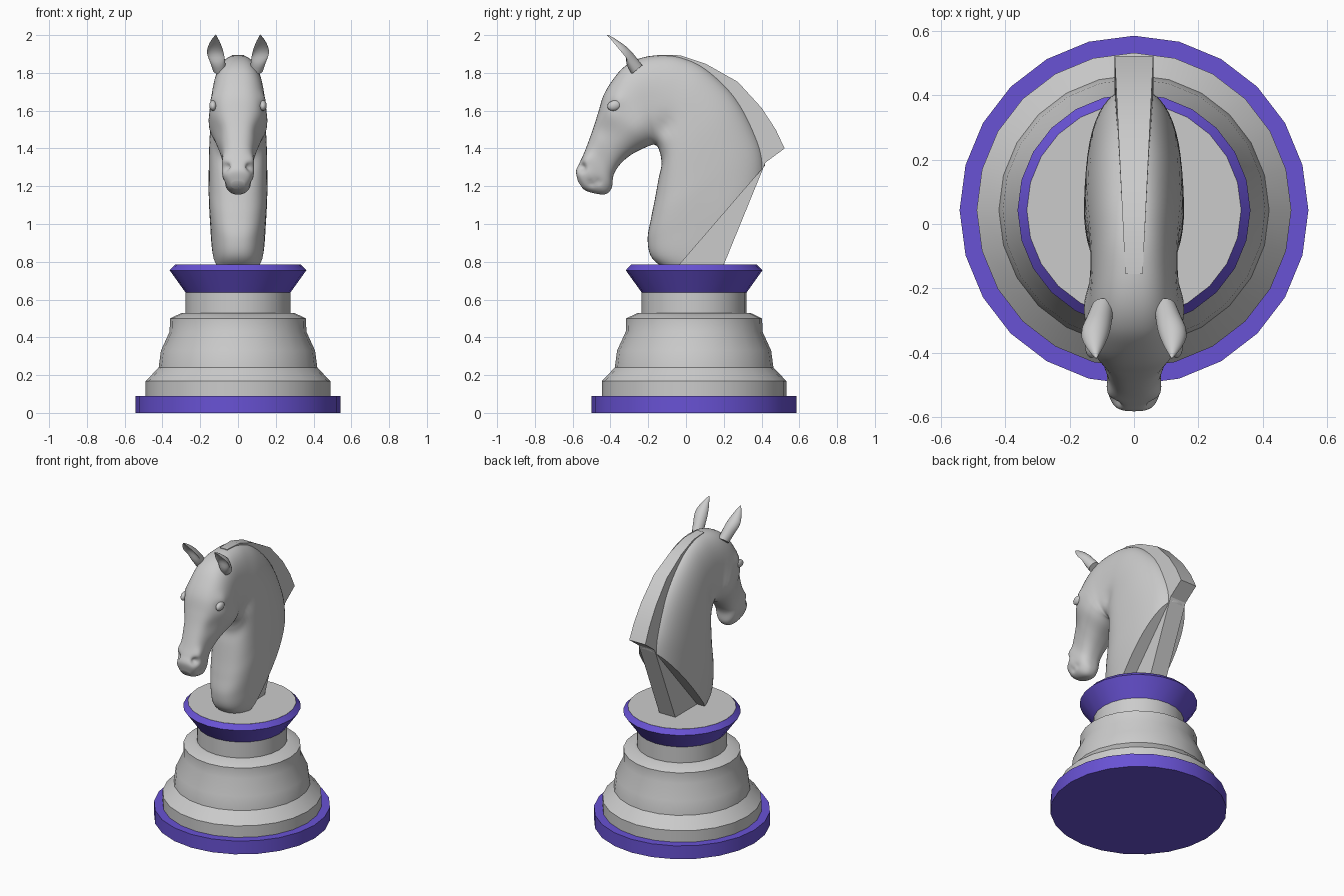
import bpy, bmesh, math
from mathutils import Vector

if "Cube" in bpy.data.objects:
    bpy.data.objects.remove(bpy.data.objects["Cube"])

CY = 0.043   # the turned base sits slightly behind the origin
purple = bpy.data.materials.new("purple")
purple.diffuse_color = (0.14, 0.085, 0.66, 1)
purple.use_nodes = True
purple.node_tree.nodes["Principled BSDF"].inputs["Base Color"].default_value = purple.diffuse_color


def finish(name, bm, angle=35, mat=None):
    bmesh.ops.recalc_face_normals(bm, faces=bm.faces)
    me = bpy.data.meshes.new(name)
    bm.to_mesh(me)
    bm.free()
    ob = bpy.data.objects.new(name, me)
    bpy.context.collection.objects.link(ob)
    if mat:
        me.materials.append(mat)
    bpy.ops.object.select_all(action='DESELECT')
    ob.select_set(True)
    bpy.context.view_layer.objects.active = ob
    bpy.ops.object.shade_smooth_by_angle(angle=math.radians(angle))
    return ob


def loft(rings):
    """Skin a list of closed rings and cap both ends."""
    bm = bmesh.new()
    vs = [[bm.verts.new(p) for p in r] for r in rings]
    n = len(vs[0])
    for a, b in zip(vs, vs[1:]):
        for i in range(n):
            bm.faces.new((a[i], a[(i + 1) % n], b[(i + 1) % n], b[i]))
    bm.faces.new(vs[0])
    bm.faces.new(vs[-1])
    return bm


def turned(name, profile, mat=None):
    ang = [math.tau * i / 24 for i in range(24)]
    finish(name, loft([[(r * math.cos(a), CY + r * math.sin(a), z) for a in ang]
                       for r, z in profile]), 30, mat)


def plate(name, outline, mirror_widths):
    """Side outline (y, z) given thickness in x, with a half width per point."""
    sides = [[(s * w, y, z) for (y, z), w in zip(outline, mirror_widths)] for s in (-1, 1)]
    finish(name, loft(sides), 25)


def spline(rows, steps):
    """Catmull-Rom interpolation through rows of numbers."""
    out = []
    for i in range(len(rows) - 1):
        p = [rows[max(0, min(len(rows) - 1, i + k))] for k in (-1, 0, 1, 2)]
        for s in range(steps):
            t = s / steps
            out.append([0.5 * (2 * b + (c - a) * t + (2 * a - 5 * b + 4 * c - d) * t * t
                               + (3 * b - a - 3 * c + d) * t ** 3) for a, b, c, d in zip(*p)])
    return out + [list(rows[-1])]


# Turned base
turned("foot_disc", [(0.542, 0), (0.542, 0.09)], purple)
turned("pedestal", [(0.489, 0.088), (0.489, 0.168), (0.42, 0.24), (0.408, 0.33), (0.362, 0.43),
                    (0.36, 0.50), (0.297, 0.53), (0.278, 0.53), (0.278, 0.65)])
turned("collar", [(0.276, 0.635), (0.362, 0.755), (0.333, 0.785)], purple)
turned("collar_top", [(0.333, 0.78), (0.333, 0.786)])

# Head and neck: top-side y,z / under-side y,z / half width / taper toward top side
sections = [
    (-0.572, 1.225, -0.545, 1.185, 0.035, 0.0),
    (-0.582, 1.28, -0.505, 1.167, 0.064, 0.1),
    (-0.563, 1.325, -0.43, 1.157, 0.08, 0.2),
    (-0.54, 1.375, -0.394, 1.19, 0.082, 0.15),
    (-0.515, 1.44, -0.383, 1.26, 0.084, 0.05),
    (-0.49, 1.51, -0.345, 1.32, 0.1, 0.0),
    (-0.465, 1.59, -0.285, 1.37, 0.125, 0.0),
    (-0.437, 1.68, -0.215, 1.405, 0.145, 0.0),
    (-0.39, 1.76, -0.175, 1.42, 0.147, 0.0),
    (-0.33, 1.83, -0.158, 1.415, 0.142, 0.0),
    (-0.25, 1.875, -0.148, 1.405, 0.136, 0.0),
    (-0.15, 1.893, -0.14, 1.385, 0.134, -0.05),
    (-0.03, 1.885, -0.133, 1.355, 0.136, -0.1),
    (0.105, 1.825, -0.13, 1.31, 0.142, -0.1),
    (0.26, 1.68, -0.145, 1.24, 0.15, -0.1),
    (0.365, 1.50, -0.165, 1.13, 0.153, -0.1),
    (0.418, 1.33, -0.185, 1.03, 0.153, -0.1),
    (0.40, 1.1, -0.203, 0.92, 0.148, 0.0),
    (0.35, 0.8, -0.18, 0.82, 0.132, 0.0),
    (0.3, 0.65, -0.08, 0.74, 0.1, 0.0)]


def power(v, p):
    return math.copysign(abs(v) ** p, v)


rings = []
for ay, az, by, bz, w, e in spline(sections, 6):
    ring = []
    for i in range(48):
        t = math.tau * i / 48
        c, s = power(math.cos(t), 0.8), power(math.sin(t), 0.8)
        ring.append(Vector((w * (1 + e * c) * s, (ay + by) / 2 + c * (ay - by) / 2,
                            (az + bz) / 2 + c * (az - bz) / 2)))
    rings.append(ring)

# Sculpted details: centre (mirrored in x), radius, offset
details = [
    ((0.065, -0.55, 1.30), 0.022, (-0.022, 0.012, 0)),     # nostril
    ((0.08, -0.53, 1.345), 0.03, (0.008, -0.006, 0)),      # nostril rim
    ((0.07, -0.50, 1.215), 0.018, (-0.01, 0, 0)),          # mouth
    ((0.07, -0.465, 1.225), 0.018, (-0.01, 0, 0)),
    ((0.15, -0.37, 1.665), 0.04, (0.012, 0, 0)),           # brow
    ((0.14, -0.39, 1.625), 0.03, (-0.008, 0, 0)),          # eye socket
    ((0.12, -0.43, 1.50), 0.06, (-0.012, 0, 0)),           # cheek hollow
    ((0.14, -0.23, 1.52), 0.09, (0.012, 0, 0)),            # jowl
    ((0.14, -0.10, 1.52), 0.05, (-0.016, 0, 0)),           # hollow behind jowl
]
for ring in rings:
    for p in ring:
        side = 0 if abs(p.x) < 1e-4 else math.copysign(1, p.x)
        q = Vector((abs(p.x), p.y, p.z))
        for centre, r, off in details:
            f = math.exp(-((q - Vector(centre)).length / r) ** 2)
            p += f * Vector((side * off[0], off[1], off[2]))

bm = loft(rings)
for co, no in (((0, 0.41, 1.30), (0, 0.51, -0.44)), ((0, 0, 0.785), (0, 0, -1))):
    bmesh.ops.bisect_plane(bm, geom=bm.verts[:] + bm.edges[:] + bm.faces[:],
                           plane_co=co, plane_no=no, clear_outer=True)
    bmesh.ops.holes_fill(bm, edges=[e for e in bm.edges if e.is_boundary], sides=0)
finish("horse_head", bm, 45)

# Ears (cupped toward the front) and eyes
axis = Vector((0, -0.64, 0.77))
front = Vector((0, -0.77, -0.64))
ear = [(0.098, -0.02, 0.035, 0.04, 0.8), (0.108, 0.035, 0.04, 0.042, 0.5),
       (0.117, 0.08, 0.044, 0.042, -0.2), (0.122, 0.12, 0.041, 0.036, -0.45),
       (0.122, 0.165, 0.028, 0.024, -0.45), (0.12, 0.20, 0.013, 0.012, -0.3),
       (0.117, 0.222, 0.002, 0.002, 0.5)]
for side, label in ((-1, "left"), (1, "right")):
    rings = []
    for x, h, w, d, cup in spline(ear, 3):
        mid = Vector((x * side, -0.275, 1.83)) + axis * h
        rings.append([mid + Vector((w * math.sin(t), 0, 0))
                      + front * d * math.cos(t) * (cup if math.cos(t) > 0 else 1)
                      for t in (math.tau * i / 24 for i in range(24))])
    finish(label + "_ear", loft(rings), 50)

    bm = bmesh.new()
    bmesh.ops.create_uvsphere(bm, u_segments=20, v_segments=12, radius=1)
    tilt = math.radians(15)
    for v in bm.verts:
        x, y, z = v.co.x * 0.02, v.co.y * 0.037, v.co.z * 0.027
        v.co = (side * 0.132 + x, -0.38 + y * math.cos(tilt) - z * math.sin(tilt),
                1.627 + y * math.sin(tilt) + z * math.cos(tilt))
    finish(label + "_eye", bm)

# Mane: a faceted strip widening down the back of the neck
outer = [(-0.155, 1.896), (-0.03, 1.893), (0.105, 1.848), (0.275, 1.752),
         (0.40, 1.615), (0.475, 1.50), (0.522, 1.40)]
inner = [(0.40, 1.31), (0.33, 1.42), (0.22, 1.62), (0.08, 1.76), (-0.03, 1.82), (-0.15, 1.85)]
outline = outer + inner
bm = bmesh.new()
half = [0.027 + 0.033 * (y + 0.155) / 0.677 for y, z in outline]
rows = list(zip(outer, [inner[5], inner[4], inner[3], inner[2], (0.28, 1.52), inner[1], inner[0]]))
finish("mane", loft([[(s * (0.027 + 0.033 * (o[0] + 0.155) / 0.677), p[0], p[1])
                      for s, p in ((-1, o), (1, o), (1, i), (-1, i))] for o, i in rows]), 25)

# Wedge that props the neck on the collar
plate("neck_support", [(0.425, 1.335), (0.20, 0.784), (-0.08, 0.784), (0.30, 1.30)], [0.06] * 4)
